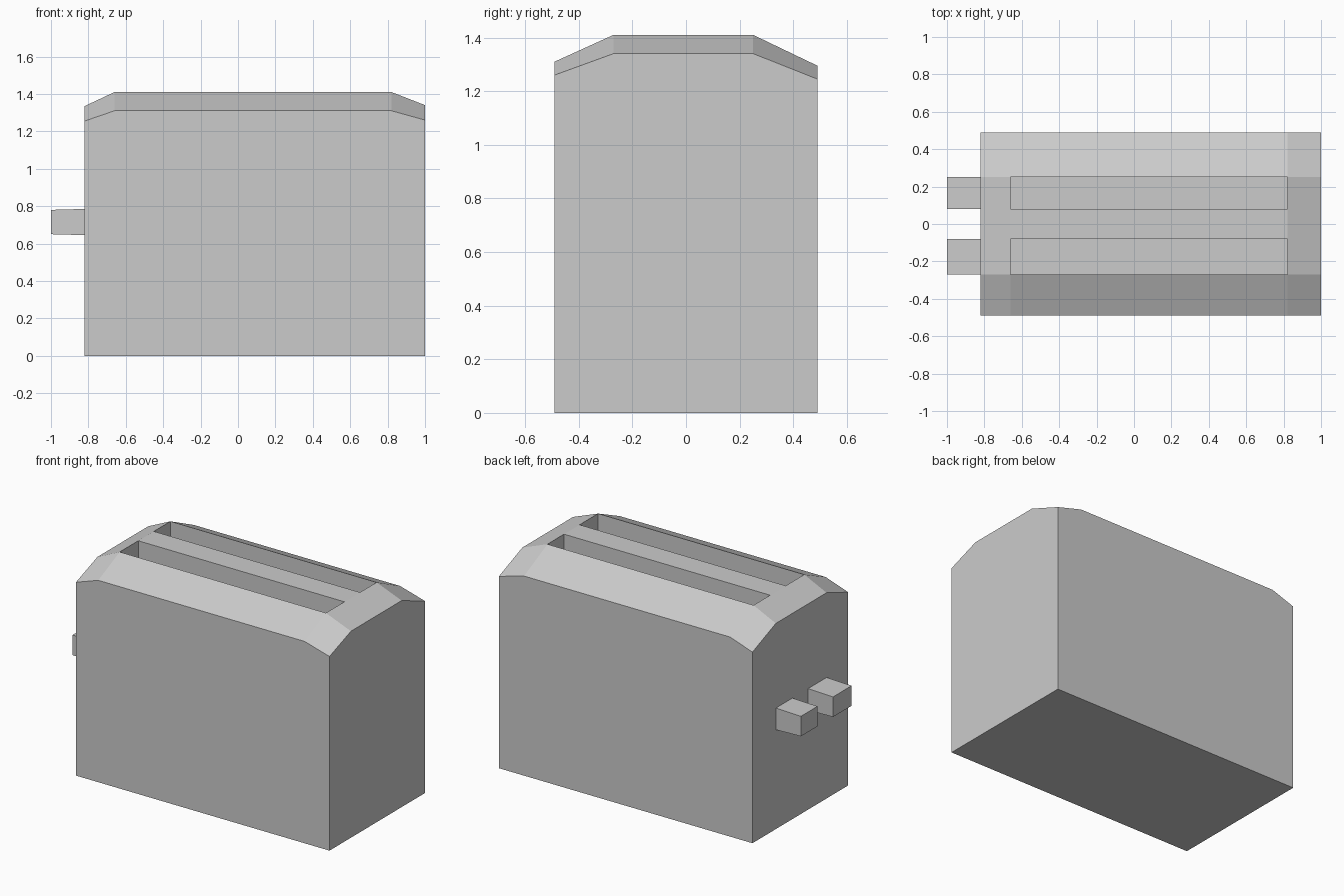
import bpy, bmesh

if "Cube" in bpy.data.objects:
    bpy.data.objects.remove(bpy.data.objects["Cube"])

XS = [-0.82, -0.66, 0.82, 1.0]
YS = [-0.49, -0.27, -0.08, 0.08, 0.25, 0.49]
TOP, SLOT_FLOOR = 1.41, 0.7
X_DROP = [0.075, 0, 0, 0.07]             # fall of the roof at left / right edge
Y_DROP = [0.10, 0, 0, 0, 0, 0.115]       # fall at front / back edge


def finish(bm, name):
    bmesh.ops.recalc_face_normals(bm, faces=bm.faces)
    mesh = bpy.data.meshes.new(name)
    bm.to_mesh(mesh)
    bm.free()
    ob = bpy.data.objects.new(name, mesh)
    bpy.context.collection.objects.link(ob)
    return ob


def roof_height(i, j):
    dx, dy = X_DROP[i], Y_DROP[j]
    both = 0.02 if dx and dy else 0      # corners are a little higher than the sum
    return TOP - dx - dy + both


# Toaster body: faceted roof grid
bm = bmesh.new()
v = [[bm.verts.new((x, y, roof_height(i, j))) for j, y in enumerate(YS)]
     for i, x in enumerate(XS)]
cells = {(i, j): bm.faces.new((v[i][j], v[i + 1][j], v[i + 1][j + 1], v[i][j + 1]))
         for i in range(3) for j in range(5)}

# Side walls and base
rim = ([v[i][0] for i in range(4)] + [v[3][j] for j in range(1, 6)]
       + [v[i][5] for i in (2, 1, 0)] + [v[0][j] for j in (4, 3, 2, 1)])
foot = [bm.verts.new((p.co.x, p.co.y, 0)) for p in rim]
n = len(rim)
for k in range(n):
    m = (k + 1) % n
    bm.faces.new((rim[k], foot[k], foot[m], rim[m]))
bm.faces.new(foot)

# Two bread slots sunk into the roof
res = bmesh.ops.extrude_discrete_faces(bm, faces=[cells[1, 1], cells[1, 3]])
for f in res["faces"]:
    for p in f.verts:
        p.co.z = SLOT_FLOOR
# Merge coplanar side-wall strips into clean panels
bmesh.ops.dissolve_limit(bm, angle_limit=0.002, verts=[],
                         edges=[e for e in bm.edges if min(p.co.z for p in e.verts) == 0])
finish(bm, "toaster_body")


# Push-down levers on the left end, slightly tapered outward
def lever(name, y0, y1):
    bm = bmesh.new()
    rings = []
    for x, z0, z1 in ((-0.82, 0.645, 0.785), (-1.0, 0.65, 0.78)):
        rings.append([bm.verts.new((x, y, z))
                      for y, z in ((y0, z0), (y1, z0), (y1, z1), (y0, z1))])
    a, b = rings
    for k in range(4):
        m = (k + 1) % 4
        bm.faces.new((a[k], a[m], b[m], b[k]))
    bm.faces.new(b)
    finish(bm, name)


lever("front_lever", YS[1], YS[2])
lever("back_lever", YS[3], YS[4])
